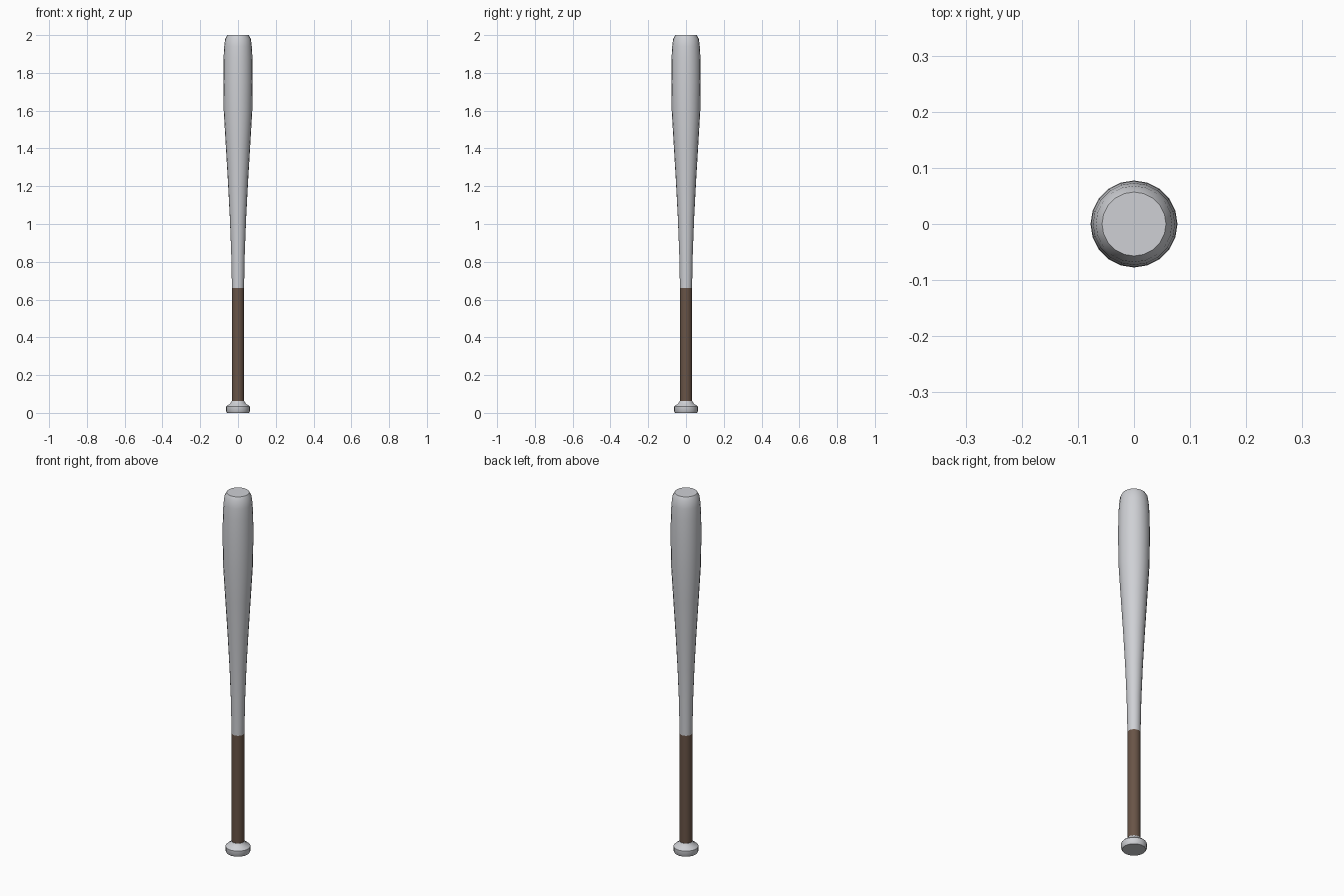
import bpy, bmesh, math

if "Cube" in bpy.data.objects:
    bpy.data.objects.remove(bpy.data.objects["Cube"])

SIDES = 20


def material(name, rgb):
    m = bpy.data.materials.new(name)
    m.diffuse_color = (*rgb, 1.0)
    m.use_nodes = True
    m.node_tree.nodes["Principled BSDF"].inputs["Base Color"].default_value = m.diffuse_color
    return m


def lathe(name, profile, mat, cap_bottom=True, cap_top=True):
    """Revolve (radius, z) points around the z axis."""
    bm = bmesh.new()
    rings = []
    for r, z in profile:
        rings.append([bm.verts.new((r * math.cos(2 * math.pi * i / SIDES),
                                    r * math.sin(2 * math.pi * i / SIDES), z))
                      for i in range(SIDES)])
    for a, b in zip(rings, rings[1:]):
        for i in range(SIDES):
            j = (i + 1) % SIDES
            bm.faces.new((a[i], a[j], b[j], b[i]))
    if cap_bottom:
        bm.faces.new(rings[0][::-1])
    if cap_top:
        bm.faces.new(rings[-1])
    me = bpy.data.meshes.new(name)
    bm.to_mesh(me)
    bm.free()
    me.materials.append(mat)
    ob = bpy.data.objects.new(name, me)
    bpy.context.collection.objects.link(ob)
    bpy.ops.object.select_all(action='DESELECT')
    ob.select_set(True)
    bpy.context.view_layer.objects.active = ob
    bpy.ops.object.shade_smooth_by_angle(angle=math.radians(35))
    return ob


metal = material("pale_grey_metal", (0.62, 0.63, 0.66))
leather = material("brown_grip", (0.14, 0.088, 0.062))

# Barrel: slow taper from the grip, straight hitting zone, rounded tip
lathe("barrel", [(0.032, 0.66), (0.036, 0.85), (0.043, 1.03), (0.053, 1.22),
                 (0.065, 1.42), (0.0755, 1.6), (0.0775, 1.75), (0.0765, 1.88),
                 (0.073, 1.94), (0.068, 1.98), (0.057, 2.0)], metal)

# Wrapped grip
lathe("grip", [(0.032, 0.06), (0.032, 0.66)], leather, False, False)

# Knob with a flared neck
lathe("knob", [(0.058, 0.0), (0.063, 0.008), (0.063, 0.033),
               (0.057, 0.04), (0.042, 0.048), (0.034, 0.062)], metal)
